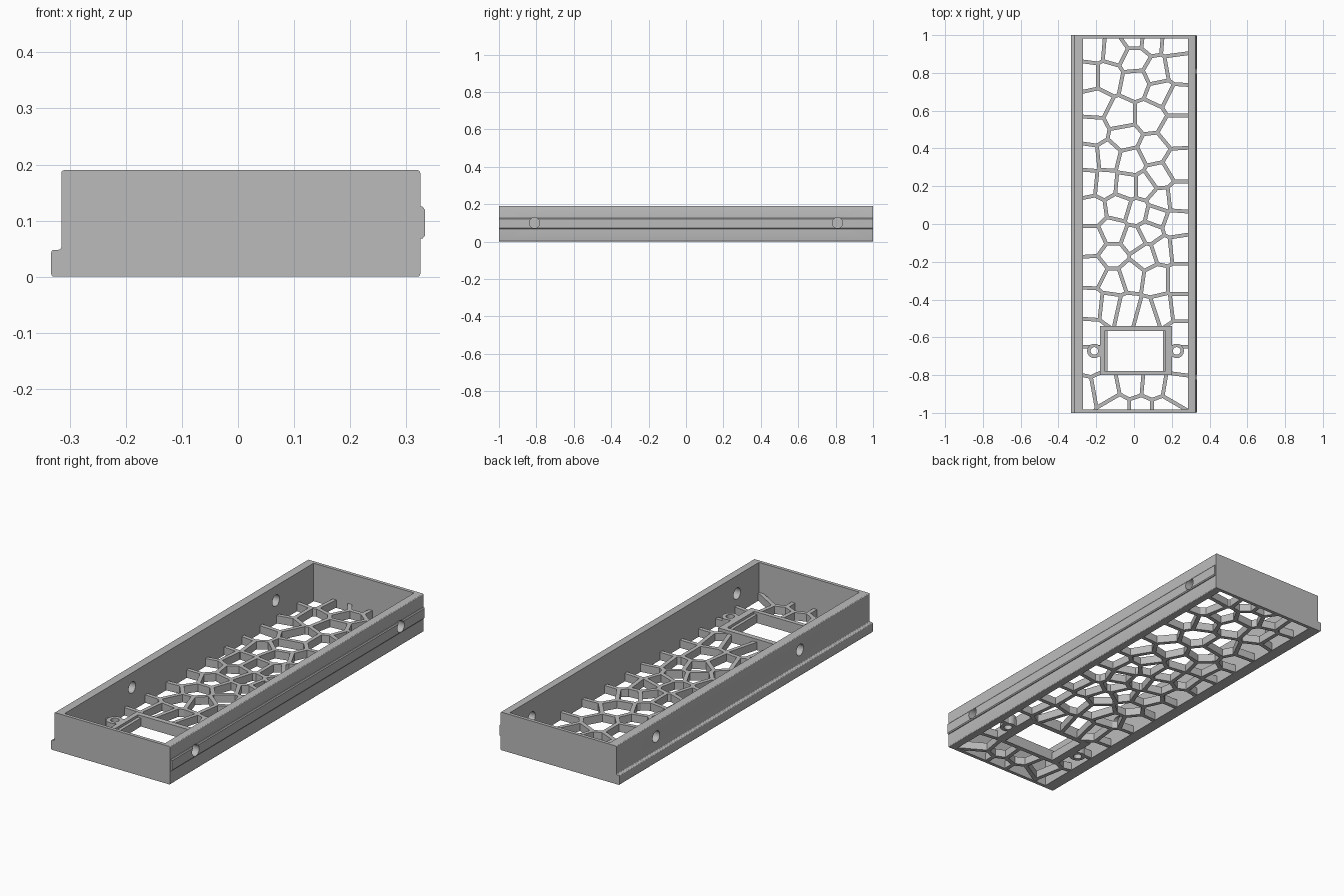
import bpy, bmesh, math
from mathutils import Vector

cube = bpy.data.objects.get("Cube")
if cube:
    bpy.data.objects.remove(cube, do_unlink=True)

grey = bpy.data.materials.new("plain grey")
grey.use_nodes = True
grey.diffuse_color = (0.5, 0.5, 0.5, 1)
grey.node_tree.nodes["Principled BSDF"].inputs["Base Color"].default_value = (0.5, 0.5, 0.5, 1)

AXES = {
    "x": lambda a, b, h: (h, a, b),
    "y": lambda a, b, h: (a, h, b),
    "z": lambda a, b, h: (a, b, h),
}


def prism(name, outlines, low, high, axis="z", rounding=0):
    """Extrude one or more closed outlines along an axis."""
    bm = bmesh.new()
    for outline in outlines:
        verts = [bm.verts.new(AXES[axis](a, b, low)) for a, b in outline]
        bm.faces.new(verts)
    if rounding:
        bmesh.ops.bevel(bm, geom=bm.verts[:], offset=rounding, segments=3,
                        profile=0.5, affect="VERTICES")
    result = bmesh.ops.extrude_face_region(bm, geom=bm.faces[:], use_keep_orig=True)
    moved = [g for g in result["geom"] if isinstance(g, bmesh.types.BMVert)]
    bmesh.ops.translate(bm, verts=moved, vec=AXES[axis](0, 0, high - low))
    bmesh.ops.recalc_face_normals(bm, faces=bm.faces)
    mesh = bpy.data.meshes.new(name)
    bm.to_mesh(mesh)
    bm.free()
    mesh.materials.append(grey)
    obj = bpy.data.objects.new(name, mesh)
    bpy.context.collection.objects.link(obj)
    return obj


def rect(x0, x1, y0, y1):
    return [(x0, y0), (x1, y0), (x1, y1), (x0, y1)]


def circle(cx, cy, radius, sides=32):
    return [(cx + radius * math.cos(math.tau * i / sides),
             cy + radius * math.sin(math.tau * i / sides)) for i in range(sides)]


def combine(obj, other, operation="DIFFERENCE"):
    """Apply a boolean and discard the second object."""
    mod = obj.modifiers.new("combine", "BOOLEAN")
    mod.operation, mod.object, mod.solver = operation, other, "EXACT"
    bpy.context.view_layer.objects.active = obj
    bpy.ops.object.modifier_apply(modifier=mod.name)
    bpy.data.objects.remove(other, do_unlink=True)


def clip(poly, point, normal):
    """Keep the part of a polygon behind a line."""
    kept = []
    for i, b in enumerate(poly):
        a = poly[i - 1]
        da, db = (a - point).dot(normal), (b - point).dot(normal)
        if da * db < 0:
            kept.append(a.lerp(b, da / (da - db)))
        if db <= 0:
            kept.append(b)
    return kept


# Tray walls: the end silhouette with a low lip, run lengthwise and hollowed
LEFT, RIGHT, END = -0.27, 0.285, 0.983
TOP = 0.19
silhouette = [(-0.333, 0), (0.325, 0), (0.325, TOP), (-0.315, TOP),
              (-0.315, 0.048), (-0.333, 0.048)]
walls = prism("tray_walls", [silhouette], -1, 1, "y", 0.005)
combine(walls, prism("hollow", [rect(LEFT, RIGHT, -END, END)], -0.1, 0.3))

# Guide rail on the right wall
rail = prism("side_rail", [[(0.322, 0.068), (0.329, 0.068), (0.333, 0.073),
                            (0.333, 0.12), (0.329, 0.125), (0.322, 0.125)]],
             -0.998, 0.998, "y")

# Screw holes, staggered between the two sides
for part in (walls, rail):
    combine(part, prism("rail_holes", [circle(y, 0.1, 0.028) for y in (-0.81, 0.81)],
                        0.2, 0.4, "x"))
combine(walls, prism("lip_holes", [circle(y, 0.117, 0.028) for y in (-0.45, 0.685)],
                     -0.4, -0.2, "x"))

# Cell centres of the floor lattice, in hundredths, row by row
SEEDS = [
    -22, 93, -10, 92, 0, 99, 9, 98, 21, 97, -24, 78, -14, 78, 0, 87, 1, 75,
    12, 80, 23, 82, -21, 64, -7, 57, 14, 70, 8, 57, 22, 66, 22, 49,
    -22, 49, -5, 46, -24, 35, -14, 36, -2, 33, 10, 39, 23, 31, 13, 25,
    -25, 22, -15, 21, -4, 20, 6, 20, 23, 14, 14, 13, -22, 7, -8, 9,
    2, 6, 11, 4, 22, 0, -22, -9, -11, -4, 0, -8, 8, -4, 15, -14, 24, -13,
    -21, -25, -11, -17, -2, -27, 6, -17, 12, -29, 24, -29, -11, -30, -22, -43,
    -13, -44, -4, -46, 7, -49, 16, -46, 24, -45, -23, -58, 24, -58, -23, -72,
    24, -72, -27, -89, -16, -87, -1, -84, 10, -85, 22, -87, -9, -99, 4, -99, 15, -99,
]
seeds = [Vector(p) / 100 for p in zip(SEEDS[::2], SEEDS[1::2])]
HALF_BAR = 0.01
openings = []
for seed in seeds:
    cell = [Vector(p) for p in rect(LEFT, RIGHT, -END, END)]
    for other in seeds:
        if other is not seed and cell:
            normal = (other - seed).normalized()
            cell = clip(cell, (seed + other) / 2 - normal * HALF_BAR, normal)
    if len(cell) > 2:
        openings.append(cell)

# Lattice floor
edge = 0.004
floor = prism("lattice_floor", [rect(LEFT - edge, RIGHT + edge, -END - edge, END + edge)],
              0.001, 0.04)
combine(floor, prism("cells", openings, -0.1, 0.1))

# Mounting bracket with two screw ears
MID = -0.672
EARS = (-0.21, 0.226)
bracket = prism("mounting_bracket", [rect(-0.18, 0.2, -0.8, -0.54)], 0.0005, 0.055)
for ear in EARS:
    inner = math.copysign(0.17, ear)
    neck = rect(min(ear, inner), max(ear, inner), MID - 0.03, MID + 0.03)
    for outline in (neck, circle(ear, MID, 0.038)):
        combine(bracket, prism("ear", [outline], 0.0005, 0.055), "UNION")

# Window with a shallow ledge at each end, and the ear holes
window = rect(-0.14, 0.153, -0.778, -0.566)
for part in (floor, bracket):
    combine(part, prism("window", [window] + [circle(e, MID, 0.02) for e in EARS], -0.1, 0.1))
combine(bracket, prism("ledge", [rect(-0.156, 0.168, -0.778, -0.566)], 0.043, 0.1))

# Smooth the round holes and keep crisp edges
for part in (walls, rail, floor, bracket):
    bpy.ops.object.select_all(action="DESELECT")
    part.select_set(True)
    bpy.context.view_layer.objects.active = part
    bpy.ops.object.shade_smooth_by_angle(angle=math.radians(25))
